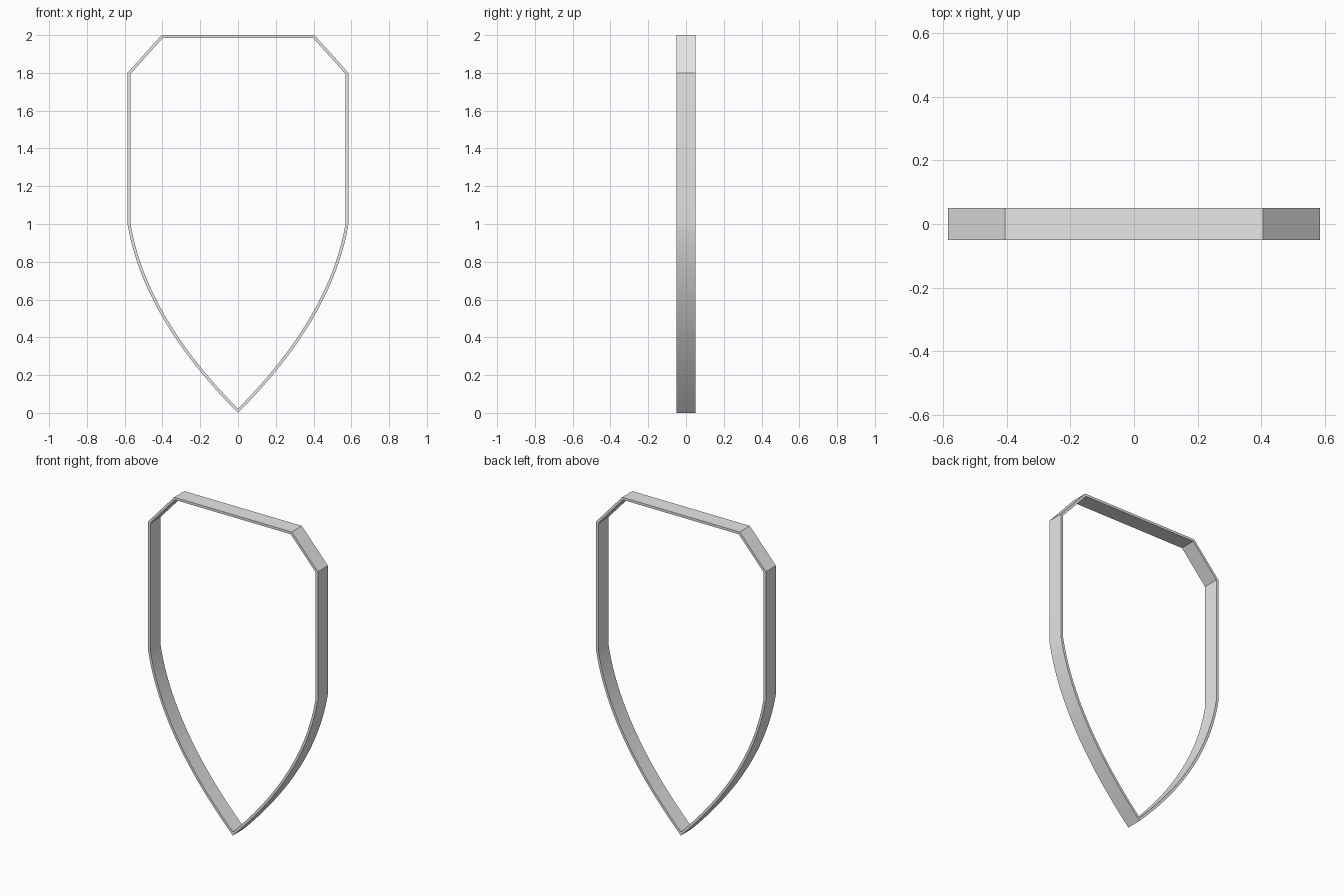
import bpy
import bmesh
import math
from mathutils import Vector

if "Cube" in bpy.data.objects:
    bpy.data.objects.remove(bpy.data.objects["Cube"])

DEPTH = 0.05      # half depth along y
WALL = 0.0155     # band thickness
STEPS = 24        # segments in each lower curve


def bezier(p0, c, p1, t):
    return p0 * (1 - t) ** 2 + c * 2 * t * (1 - t) + p1 * t * t


def inset(points, d):
    """Mitred inward offset of a closed counter-clockwise outline."""
    result = []
    n = len(points)
    for i, p in enumerate(points):
        a = (p - points[i - 1]).normalized()
        b = (points[(i + 1) % n] - p).normalized()
        na, nb = Vector((-a.y, a.x)), Vector((-b.y, b.x))
        result.append(p + (na + nb) * (d / (1 + na.dot(nb))))
    return result


# Right half of the outline in (x, z), from the tip upward, then mirrored
tip, ctrl, shoulder = Vector((0, 0)), Vector((0.5, 0.5)), Vector((0.585, 1.0))
right = [bezier(tip, ctrl, shoulder, i / STEPS) for i in range(STEPS + 1)]
right += [Vector((0.585, 1.8)), Vector((0.405, 2.0))]
left = [Vector((-p.x, p.y)) for p in reversed(right[1:])]
outer = right + left
inner = inset(outer, WALL)

# Closed rectangular band swept around the outline
bm = bmesh.new()
rings = [[bm.verts.new((p.x, y, p.y)) for p in pts]
         for pts, y in ((outer, -DEPTH), (outer, DEPTH), (inner, DEPTH), (inner, -DEPTH))]
n = len(outer)
for k in range(4):
    r0, r1 = rings[k], rings[(k + 1) % 4]
    for i in range(n):
        j = (i + 1) % n
        bm.faces.new((r0[i], r0[j], r1[j], r1[i]))
bmesh.ops.recalc_face_normals(bm, faces=bm.faces[:])
mesh = bpy.data.meshes.new("shield_rim")
bm.to_mesh(mesh)
bm.free()

rim = bpy.data.objects.new("shield_rim", mesh)
bpy.context.collection.objects.link(rim)

# Plain grey metal
grey = bpy.data.materials.new("light_grey")
grey.diffuse_color = (0.8, 0.8, 0.8, 1)
grey.use_nodes = True
grey.node_tree.nodes["Principled BSDF"].inputs["Base Color"].default_value = grey.diffuse_color
mesh.materials.append(grey)

# Smooth lower curves, crisp corners
bpy.context.view_layer.objects.active = rim
rim.select_set(True)
bpy.ops.object.shade_smooth_by_angle(angle=math.radians(30))
